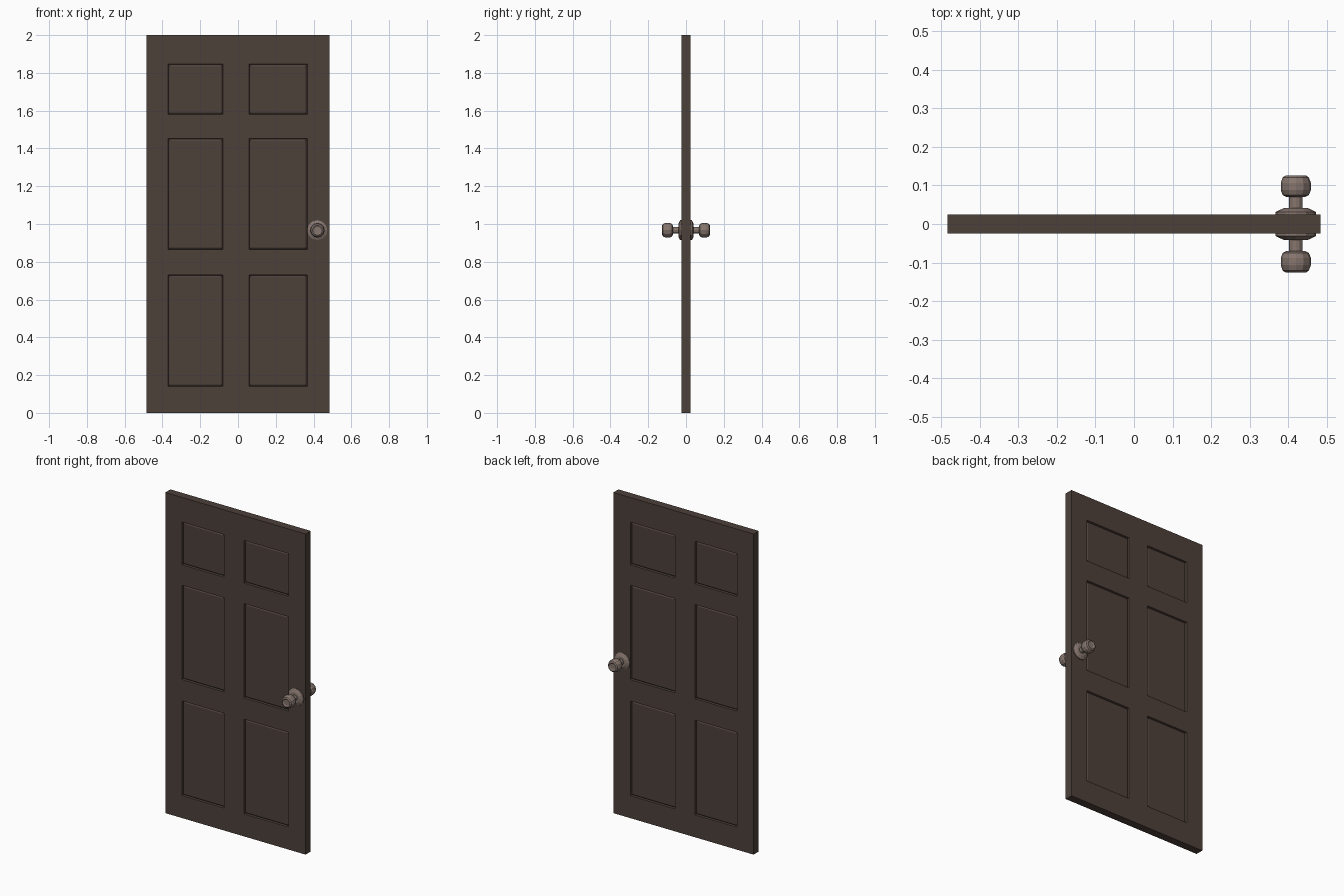
import bpy, bmesh
from math import cos, sin, pi

if "Cube" in bpy.data.objects:
    bpy.data.objects.remove(bpy.data.objects["Cube"])

def material(name, color):
    m = bpy.data.materials.new(name)
    m.diffuse_color = (*color, 1)
    m.use_nodes = True
    m.node_tree.nodes["Principled BSDF"].inputs["Base Color"].default_value = m.diffuse_color
    return m

def add_object(name, bm, mat):
    bmesh.ops.recalc_face_normals(bm, faces=bm.faces)
    mesh = bpy.data.meshes.new(name)
    bm.to_mesh(mesh)
    bm.free()
    mesh.materials.append(mat)
    ob = bpy.data.objects.new(name, mesh)
    bpy.context.collection.objects.link(ob)
    return ob

wood = material("dark_wood", (0.075, 0.052, 0.042))
metal = material("bronze", (0.24, 0.18, 0.155))

# Door leaf: front half as a grid, every odd cell is a panel
T = 0.025
XS = [-0.484, -0.37, -0.079, 0.058, 0.367, 0.484]
ZS = [0, 0.14, 0.731, 0.864, 1.452, 1.58, 1.846, 2.0]
bm = bmesh.new()
grid = [[bm.verts.new((x, -T, z)) for z in ZS] for x in XS]
panels = []
for i in range(len(XS) - 1):
    for j in range(len(ZS) - 1):
        f = bm.faces.new((grid[i][j], grid[i + 1][j], grid[i + 1][j + 1], grid[i][j + 1]))
        if i % 2 and j % 2:
            panels.append(f)
# Stepped recess, then a bevel rising to the panel field
bm.normal_update()
bmesh.ops.inset_individual(bm, faces=panels, thickness=0.004, depth=-0.011)
bm.normal_update()
bmesh.ops.inset_individual(bm, faces=panels, thickness=0.012, depth=0.005)
# Door edges back to the mid plane, then mirror to the rear
rim = [e for e in bm.edges if e.is_boundary]
ext = bmesh.ops.extrude_edge_only(bm, edges=rim)
for v in ext["geom"]:
    if isinstance(v, bmesh.types.BMVert):
        v.co.y = 0
bmesh.ops.mirror(bm, geom=bm.verts[:] + bm.edges[:] + bm.faces[:], axis='Y', merge_dist=0.0001)
bmesh.ops.remove_doubles(bm, verts=bm.verts, dist=0.0001)
add_object("door_leaf", bm, wood)

# Lathed handle parts: profile of (radius, distance from mid plane)
def lathe(name, profile, side, n=12):
    bm = bmesh.new()
    rings = [[bm.verts.new((0.42 + r * sin(2 * pi * k / n), side * d,
                            0.967 + r * cos(2 * pi * k / n))) for k in range(n)]
             for r, d in profile]
    for a, b in zip(rings, rings[1:]):
        for k in range(n):
            bm.faces.new((a[k], a[(k + 1) % n], b[(k + 1) % n], b[k]))
    bm.faces.new(rings[0])
    bm.faces.new(rings[-1])
    add_object(name, bm, metal)

ROSE = [(0.053, 0.022), (0.053, 0.031), (0.032, 0.041), (0.018, 0.041)]
STEM = [(0.018, 0.038), (0.018, 0.074)]
KNOB = [(0.024, 0.070), (0.034, 0.075), (0.039, 0.088), (0.039, 0.107),
        (0.034, 0.121), (0.026, 0.126), (0.018, 0.121), (0.010, 0.121)]
for label, side in (("front", -1), ("back", 1)):
    lathe(label + "_rose", ROSE, side)
    lathe(label + "_stem", STEM, side)
    lathe(label + "_knob", KNOB, side)
